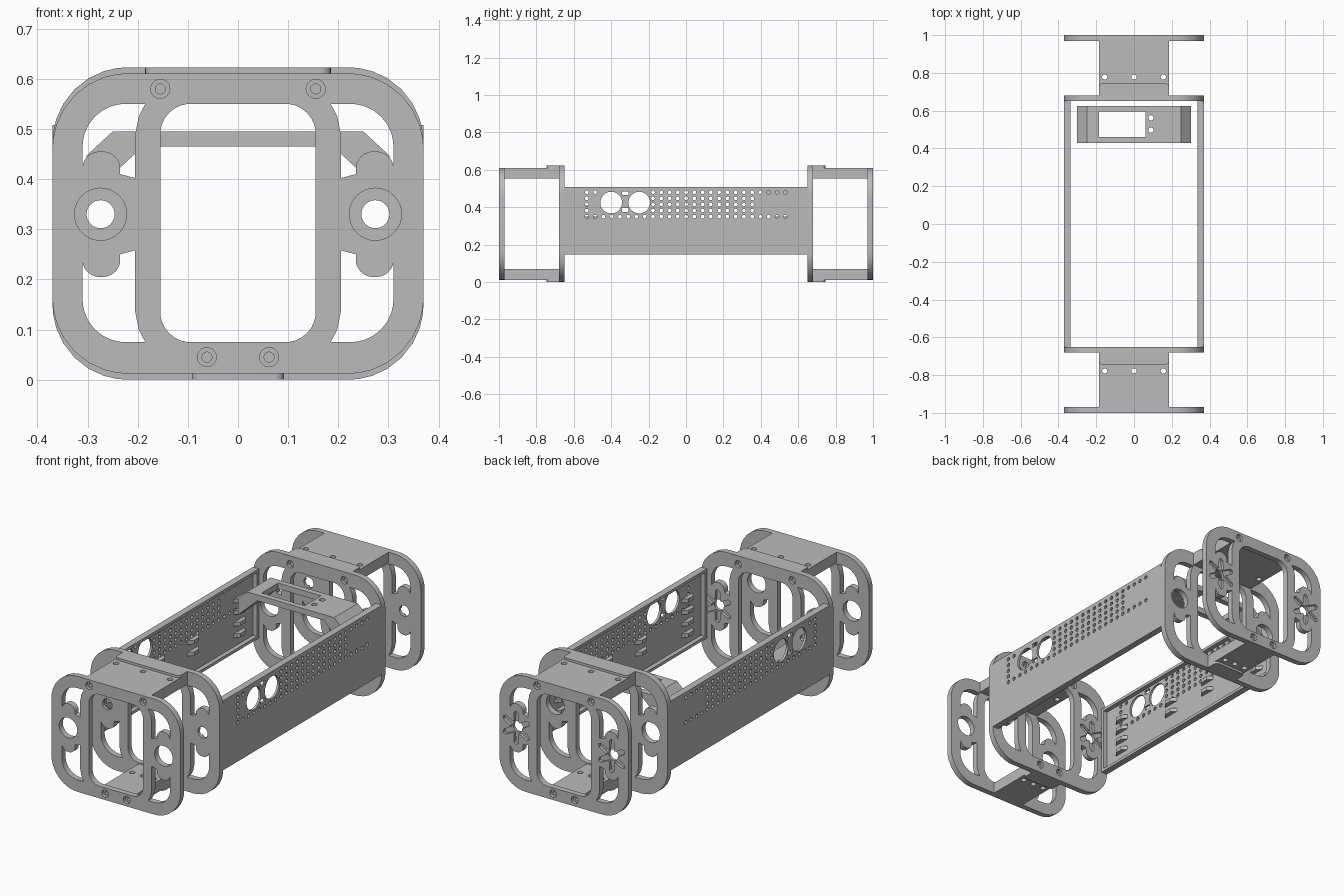
import bpy, bmesh, math
from mathutils import Matrix, Vector

if "Cube" in bpy.data.objects:
    bpy.data.objects.remove(bpy.data.objects["Cube"])

grey = bpy.data.materials.new("light_grey")
grey.use_nodes = True
grey.diffuse_color = (0.5, 0.5, 0.5, 1)
grey.node_tree.nodes["Principled BSDF"].inputs["Base Color"].default_value = (0.5, 0.5, 0.5, 1)

# Each plane maps (u, v, depth) onto the world axes
PLANES = {
    "xy": Matrix.Identity(4),
    "xz": Matrix(((1, 0, 0, 0), (0, 0, -1, 0), (0, 1, 0, 0), (0, 0, 0, 1))),
    "yz": Matrix(((0, 0, 1, 0), (1, 0, 0, 0), (0, 1, 0, 0), (0, 0, 0, 1))),
}


def prism(name, loops, plane, lo, hi):
    """Extrude an outline, with further loops as holes, between two depths."""
    curve = bpy.data.curves.new(name, "CURVE")
    curve.dimensions = "2D"
    curve.fill_mode = "BOTH"
    curve.extrude = (hi - lo) / 2
    for loop in loops:
        spline = curve.splines.new("POLY")
        spline.points.add(len(loop) - 1)
        for point, (u, v) in zip(spline.points, loop):
            point.co = (u, v, 0, 1)
        spline.use_cyclic_u = True
    obj = bpy.data.objects.new(name, curve)
    bpy.context.collection.objects.link(obj)
    bpy.ops.object.select_all(action="DESELECT")
    bpy.context.view_layer.objects.active = obj
    obj.select_set(True)
    bpy.ops.object.convert(target="MESH")
    obj = bpy.context.object
    depth = (lo + hi) / 2 * (-1 if plane == "xz" else 1)
    mesh = obj.data
    mesh.transform(PLANES[plane] @ Matrix.Translation((0, 0, depth)))
    bm = bmesh.new()
    bm.from_mesh(mesh)
    bmesh.ops.remove_doubles(bm, verts=bm.verts, dist=1e-5)
    bmesh.ops.recalc_face_normals(bm, faces=bm.faces)
    bm.to_mesh(mesh)
    bm.free()
    mesh.materials.clear()
    mesh.materials.append(grey)
    bpy.ops.object.shade_smooth_by_angle(angle=math.radians(30))
    return obj


def circle(u, v, r, n=24):
    return [(u + r * math.cos(math.tau * i / n), v + r * math.sin(math.tau * i / n))
            for i in range(n)]


def fillet(points, n=8):
    """Round each (u, v, radius) corner of a polygon."""
    out = []
    for i, (u, v, r) in enumerate(points):
        p = Vector((u, v))
        if r == 0:
            out.append((u, v))
            continue
        a = (Vector(points[i - 1][:2]) - p).normalized()
        b = (Vector(points[(i + 1) % len(points)][:2]) - p).normalized()
        half = a.angle(b) / 2
        t = r / math.tan(half)
        c = p + (a + b).normalized() * r / math.sin(half)
        for k in range(n + 1):
            w = (p + a * t - c).lerp(p + b * t - c, k / n).normalized() * r
            out.append(tuple(c + w))
    return out


def rect(u0, u1, v0, v1, r=0):
    return fillet([(u0, v0, r), (u1, v0, r), (u1, v1, r), (u0, v1, r)])


HUB_X, HUB_Z = 0.274, 0.33


def window(side, up):
    """Side opening between post, rim and lobed hub."""
    end = 0.55 if up > 0 else 0.075
    h = lambda d: HUB_Z + up * d
    pts = [(0.31, h(0.095), 0), (0.31, end, 0.085), (0.185, end, 0),
           (0.198, end - up * 0.025, 0), (0.205, end - up * 0.06, 0),
           (0.205, h(0.072), 0), (0.235, h(0.08), 0),
           (0.235, h(0.125), 0.034), (0.306, h(0.125), 0.034)]
    return fillet([(side * x, z, r) for x, z, r in pts])


def star(u, v):
    """Six-armed recess outline."""
    loop = []
    for k in range(6):
        ang = math.pi / 2 + k * math.pi / 3
        for r, off in ((0.034, -0.42), (0.078, -0.16), (0.087, 0), (0.078, 0.16), (0.034, 0.42)):
            loop.append((u + r * math.cos(ang + off), v + r * math.sin(ang + off)))
    return loop


def frame(name, y0, y1, facing, z0, z1, starred):
    """Ring frame in two layers: a recessed face and a plain back."""
    common = [rect(-0.37, 0.37, z0, z1, 0.15), rect(-0.155, 0.155, 0.075, 0.55, 0.06)]
    common += [window(s, u) for s in (-1, 1) for u in (-1, 1)]
    screws = [(-0.155, 0.58), (0.155, 0.58), (-0.062, 0.045), (0.062, 0.045)]
    face = common + [circle(x, z, 0.019) for x, z in screws]
    back = common + [circle(x, z, 0.01) for x, z in screws]
    for s in (-1, 1):
        hub = (s * HUB_X, HUB_Z)
        face.append(star(*hub) if starred else circle(*hub, 0.052, 32))
        back.append(circle(*hub, 0.028 if starred else 0.052, 32))
    mid = (y0 + y1) / 2
    low, high = (face, back) if facing < 0 else (back, face)
    prism(name + "_front_layer", low, "xz", y0, mid)
    prism(name + "_back_layer", high, "xz", mid, y1)


# Four ring frames
frame("front_outer_frame", -1, -0.97, -1, 0.012, 0.611, False)
frame("front_inner_frame", -0.68, -0.65, 1, 0, 0.623, True)
frame("back_inner_frame", 0.65, 0.68, -1, 0, 0.623, False)
frame("back_outer_frame", 0.97, 1, 1, 0.012, 0.611, True)

# Plates joining each pair of frames, with raised tabs at the inner frames
for label, s in (("front", -1), ("back", 1)):
    for level, half, step, z0, z1, t0, t1 in (
            ("top", 0.185, 0.155, 0.555, 0.611, 0.611, 0.623),
            ("bottom", 0.092, 0.062, 0.012, 0.07, 0, 0.012)):
        ys = sorted((s * 0.68, s * 0.97))
        holes = [circle(k * step, s * 0.778, 0.014, 16) for k in (-1, 0, 1)]
        prism(f"{label}_{level}_plate", [rect(-half, half, *ys)] + holes, "xy", z0, z1)
        tab = fillet([(-half, s * 0.68, 0), (half, s * 0.68, 0),
                      (half, s * 0.745, 0.02), (-half, s * 0.745, 0.02)])
        prism(f"{label}_{level}_tab", [tab], "xy", t0, t1)

# Perforation pattern of the side panels
holes = [circle(-0.40, 0.425, 0.058, 32), circle(-0.25, 0.425, 0.058, 32)]
holes += [rect(-0.343, -0.307, z - 0.01, z + 0.01) for z in (0.385, 0.475)]
for k in range(25):
    for j in range(5):
        if k == 0 or j == 0 or 8 <= k <= 20 or (j == 4 and (k == 1 or k > 7)):
            holes.append(circle(-0.53 + k * 0.0442, 0.35 + j * 0.0325, 0.01, 12))

# Side panels: thin wall, inward rim and gripping teeth
for label, s in (("left", 1), ("right", -1)):
    outer = rect(-0.65, 0.65, 0.148, 0.508)
    prism(label + "_panel_wall", [outer] + holes, "yz", *sorted((s * 0.37, s * 0.358)))
    prism(label + "_panel_rim", [outer, rect(-0.635, 0.635, 0.163, 0.493)], "yz",
          *sorted((s * 0.358, s * 0.335)))
    for y, heights in ((0.52, (0.22, 0.28, 0.34, 0.40)), (0.14, (0.27, 0.33))):
        for sy in (-1, 1):
            for z in heights:
                tooth = [(s * 0.358, sy * y - 0.045), (s * 0.358, sy * y + 0.045),
                         (s * 0.335, sy * y + 0.02), (s * 0.335, sy * y - 0.02)]
                prism(label + "_panel_tooth", [tooth], "xy", z - 0.01, z + 0.01)

# Mounting bridge: slotted deck and two sloping legs
deck = [rect(-0.19, 0.19, 0.43, 0.625), rect(-0.186, 0.06, 0.46, 0.595)]
deck += [circle(0.09, y, 0.014, 16) for y in (0.497, 0.562)]
prism("bridge_deck", deck, "xy", 0.465, 0.495)
for label, s in (("left", 1), ("right", -1)):
    leg = [(0.19, 0.495), (0.25, 0.495), (0.302, 0.447), (0.302, 0.36), (0.19, 0.465)]
    prism(label + "_bridge_leg", [[(s * x, z) for x, z in leg]], "xz", 0.43, 0.625)
